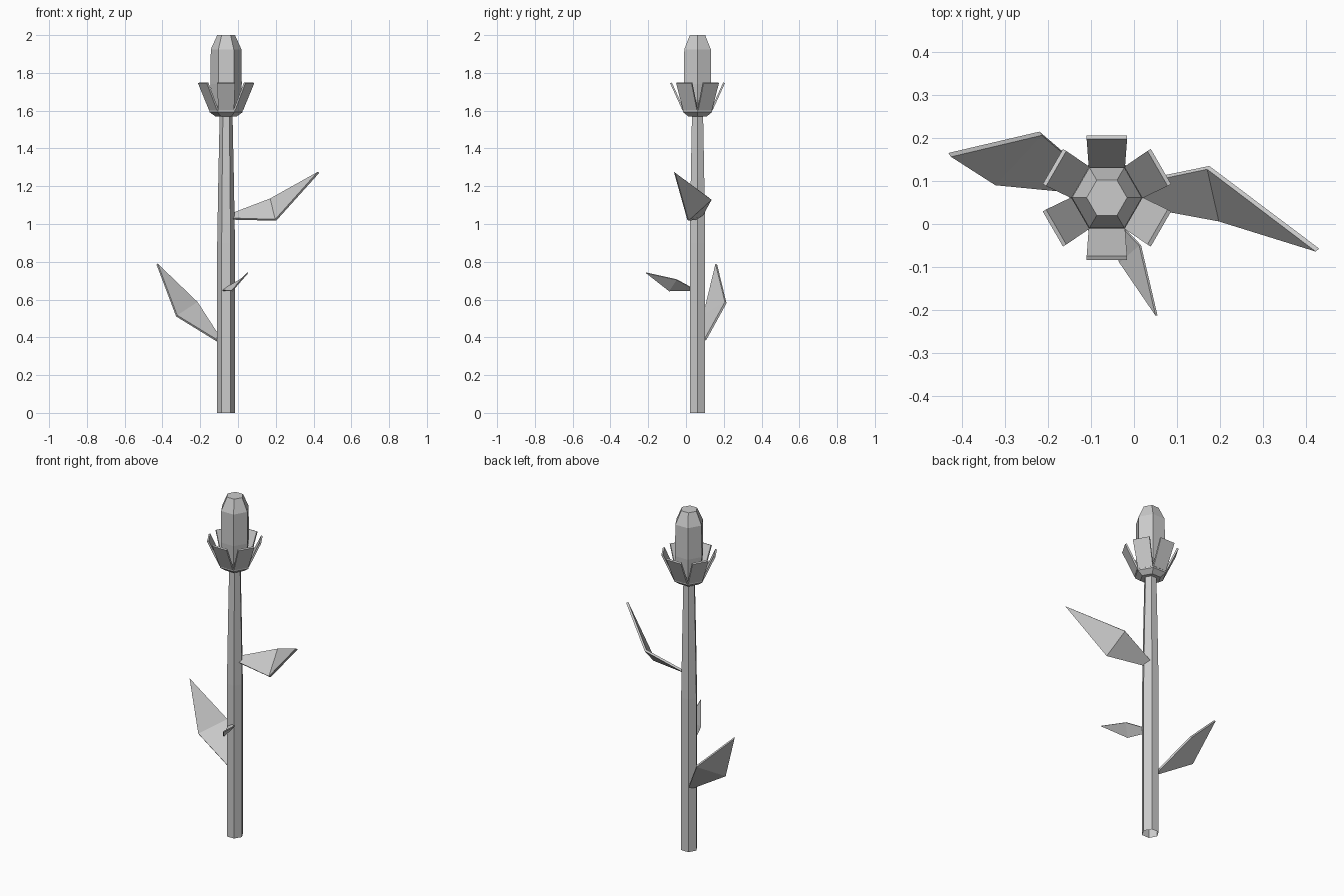
import bpy, bmesh
from math import cos, sin, pi
from mathutils import Vector

cube = bpy.data.objects.get("Cube")
if cube:
    bpy.data.objects.remove(cube)

AXIS = Vector((-0.063, 0.061, 0))  # centre line of the stem and bud

grey = bpy.data.materials.new("plain_grey")
grey.use_nodes = True
GREY = (0.6, 0.6, 0.6, 1)
grey.diffuse_color = GREY
grey.node_tree.nodes["Principled BSDF"].inputs["Base Color"].default_value = GREY


def make_object(name, bm):
    mesh = bpy.data.meshes.new(name)
    bm.to_mesh(mesh)
    bm.free()
    mesh.materials.append(grey)
    obj = bpy.data.objects.new(name, mesh)
    bpy.context.collection.objects.link(obj)
    return obj


def hex_loft(name, profile, cap_bottom=True, cap_top=True):
    """Six-sided tube through (radius, height) pairs."""
    bm = bmesh.new()
    rings = [[bm.verts.new(AXIS + Vector((r * cos(i * pi / 3), r * sin(i * pi / 3), z)))
              for i in range(6)] for r, z in profile]
    for low, high in zip(rings, rings[1:]):
        for i in range(6):
            j = (i + 1) % 6
            bm.faces.new((low[i], low[j], high[j], high[i]))
    if cap_bottom:
        bm.faces.new(rings[0][::-1])
    if cap_top:
        bm.faces.new(rings[-1])
    return make_object(name, bm)


def leaf(name, back_base, front_base, front, back, tip, thickness):
    """Folded blade: a quad near the stem and a triangular tip."""
    bm = bmesh.new()
    a, b, c, d, e = [bm.verts.new(p) for p in (back_base, front_base, front, back, tip)]
    faces = [bm.faces.new((a, b, c, d)), bm.faces.new((d, c, e))]
    bm.normal_update()
    if faces[1].normal.z < 0:
        bmesh.ops.reverse_faces(bm, faces=faces)
    obj = make_object(name, bm)
    solid = obj.modifiers.new("thickness", 'SOLIDIFY')
    solid.thickness = thickness
    solid.offset = -1
    return obj


# Stem, open at the foot
hex_loft("stem", [(0.047, 0), (0.047, 0.9), (0.041, 1.25), (0.034, 1.58)],
         cap_bottom=False, cap_top=False)

# Flower head
hex_loft("calyx", [(0.057, 1.57), (0.088, 1.592), (0.088, 1.607)])
hex_loft("bud", [(0.072, 1.605), (0.083, 1.74), (0.081, 1.925), (0.047, 2.0)])

# Six sepals leaning outwards around the bud
for i in range(6):
    angle = i * pi / 3 + pi / 6
    out = Vector((cos(angle), sin(angle), 0))
    side = Vector((-sin(angle), cos(angle), 0))
    bm = bmesh.new()
    corners = []
    for r, half, z in ((0.079, 0.042, 1.6), (0.145, 0.047, 1.745)):
        for s in (-1, 1):
            corners.append(bm.verts.new(AXIS + out * r + side * half * s + Vector((0, 0, z))))
    bm.faces.new((corners[0], corners[1], corners[3], corners[2]))
    sepal = make_object(f"sepal_{i + 1}", bm)
    solid = sepal.modifiers.new("thickness", 'SOLIDIFY')
    solid.thickness = 0.01
    solid.offset = -1

# Leaves
leaf("upper_leaf", (-0.04, 0.083, 1.055), (-0.04, 0.05, 1.032), (0.197, 0.006, 1.025),
     (0.17, 0.127, 1.135), (0.422, -0.064, 1.276), 0.012)
leaf("lower_leaf", (-0.09, 0.1, 0.395), (-0.095, 0.068, 0.378), (-0.322, 0.09, 0.517),
     (-0.214, 0.206, 0.587), (-0.425, 0.156, 0.79), 0.012)
leaf("small_leaf", (-0.06, 0.025, 0.667), (-0.085, 0.025, 0.65), (-0.034, -0.09, 0.648),
     (0.012, -0.05, 0.708), (0.05, -0.213, 0.744), 0.006)
